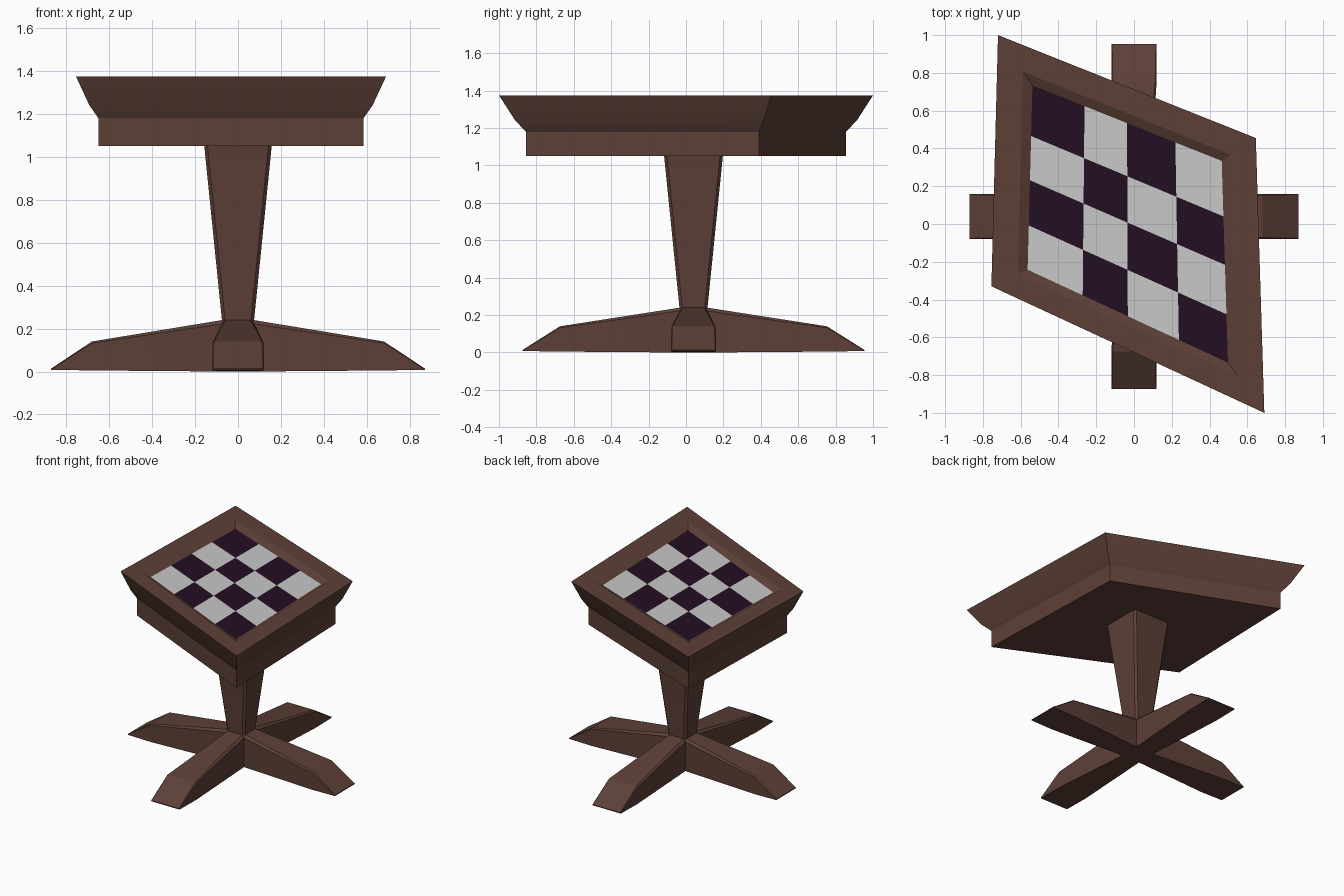
import bpy, bmesh, math
from mathutils import Vector, Matrix

cube = bpy.data.objects.get("Cube")
if cube:
    bpy.data.objects.remove(cube, do_unlink=True)


def material(name, rgb):
    m = bpy.data.materials.new(name)
    m.use_nodes = True
    m.diffuse_color = (*rgb, 1)
    bsdf = m.node_tree.nodes["Principled BSDF"]
    bsdf.inputs["Base Color"].default_value = (*rgb, 1)
    bsdf.inputs["Roughness"].default_value = 0.8
    return m


wood = material("brown wood", (0.109, 0.051, 0.038))
pale = material("pale square", (0.58, 0.58, 0.58))
dark = material("dark square", (0.0176, 0.0044, 0.016))


def finish(name, bm, mats):
    mesh = bpy.data.meshes.new(name)
    bm.to_mesh(mesh)
    bm.free()
    for m in mats:
        mesh.materials.append(m)
    ob = bpy.data.objects.new(name, mesh)
    bpy.context.collection.objects.link(ob)
    bpy.ops.object.select_all(action="DESELECT")
    ob.select_set(True)
    bpy.context.view_layer.objects.active = ob
    bpy.ops.object.shade_smooth_by_angle(angle=math.radians(20))
    return ob


def loft(rings, cap_end=True):
    """Skin a list of equal-length point rings and cap the ends."""
    bm = bmesh.new()
    rows = [[bm.verts.new(p) for p in ring] for ring in rings]
    n = len(rows[0])
    for a, b in zip(rows, rows[1:]):
        for i in range(n):
            j = (i + 1) % n
            bm.faces.new((a[i], a[j], b[j], b[i]))
    bm.faces.new(rows[0][::-1])
    if cap_end:
        bm.faces.new(rows[-1])
        bmesh.ops.recalc_face_normals(bm, faces=bm.faces)
    return bm


# Skewed four-sided outline, anticlockwise, scaled about its middle
middle = Vector((-0.034, 0))
corners = [Vector(c) for c in ((-0.72, 1), (-0.755, -0.33), (0.69, -1), (0.645, 0.455))]


def outline(scale, z):
    return [(*(middle + (c - middle) * scale), z) for c in corners]


# Table top: skirt, flared cove, flat rim and sloped recess
board_z, board_scale = 1.35, 0.734
profile = [(0.855, 1.05), (0.855, 1.18), (0.913, 1.24), (1, 1.375),
           (0.806, 1.375), (board_scale, board_z)]
finish("table_top", loft([outline(s, z) for s, z in profile], cap_end=False), [wood])

# Checkered playing board set in the recess
back_left, front_left, front_right, back_right = [
    Vector(p) for p in outline(board_scale, board_z)]
columns = [0, 0.275, 0.5, 0.755, 1]
rows = [0, 0.275, 0.515, 0.76, 1]
bm = bmesh.new()
grid = [[bm.verts.new(back_left.lerp(back_right, u).lerp(front_left.lerp(front_right, u), v))
         for u in columns] for v in rows]
for r in range(4):
    for c in range(4):
        f = bm.faces.new((grid[r][c], grid[r + 1][c], grid[r + 1][c + 1], grid[r][c + 1]))
        f.material_index = (r + c) % 2
finish("checker_board", bm, [dark, pale])

# Pedestal: chamfered square column widening upwards
base_y = 0.04


def chamfered_square(h, z, c=0.015):
    k = h - c
    pts = [(h, -k), (h, k), (k, h), (-k, h), (-h, k), (-h, -k), (-k, -h), (k, -h)]
    return [(x, y + base_y, z) for x, y in pts]


finish("pedestal", loft([chamfered_square(h, z) for h, z in
                         ((0.075, 0), (0.075, 0.24), (0.157, 1.05))]), [wood])


# Feet: four tapering legs with chamfered top edges
def leg_section(d, w, low, top, c):
    return [(d, -w, low), (d, w, low), (d, w, top - c),
            (d, w - c, top), (d, c - w, top), (d, -w, top - c)]


for i, name in enumerate(("left_foot", "back_foot", "right_foot", "front_foot")):
    stretch = 1.05 if i % 2 else 1
    bm = loft([leg_section(0.065, 0.076, 0, 0.241, 0.018),
               leg_section(0.68 * stretch, 0.12, 0.005, 0.14, 0.008),
               leg_section(0.87 * stretch, 0.12, 0.008, 0.014, 0.004)])
    turn = Matrix.Translation((0, base_y, 0)) @ Matrix.Rotation(i * math.pi / 2, 4, "Z")
    bm.transform(turn)
    finish(name, bm, [wood])
